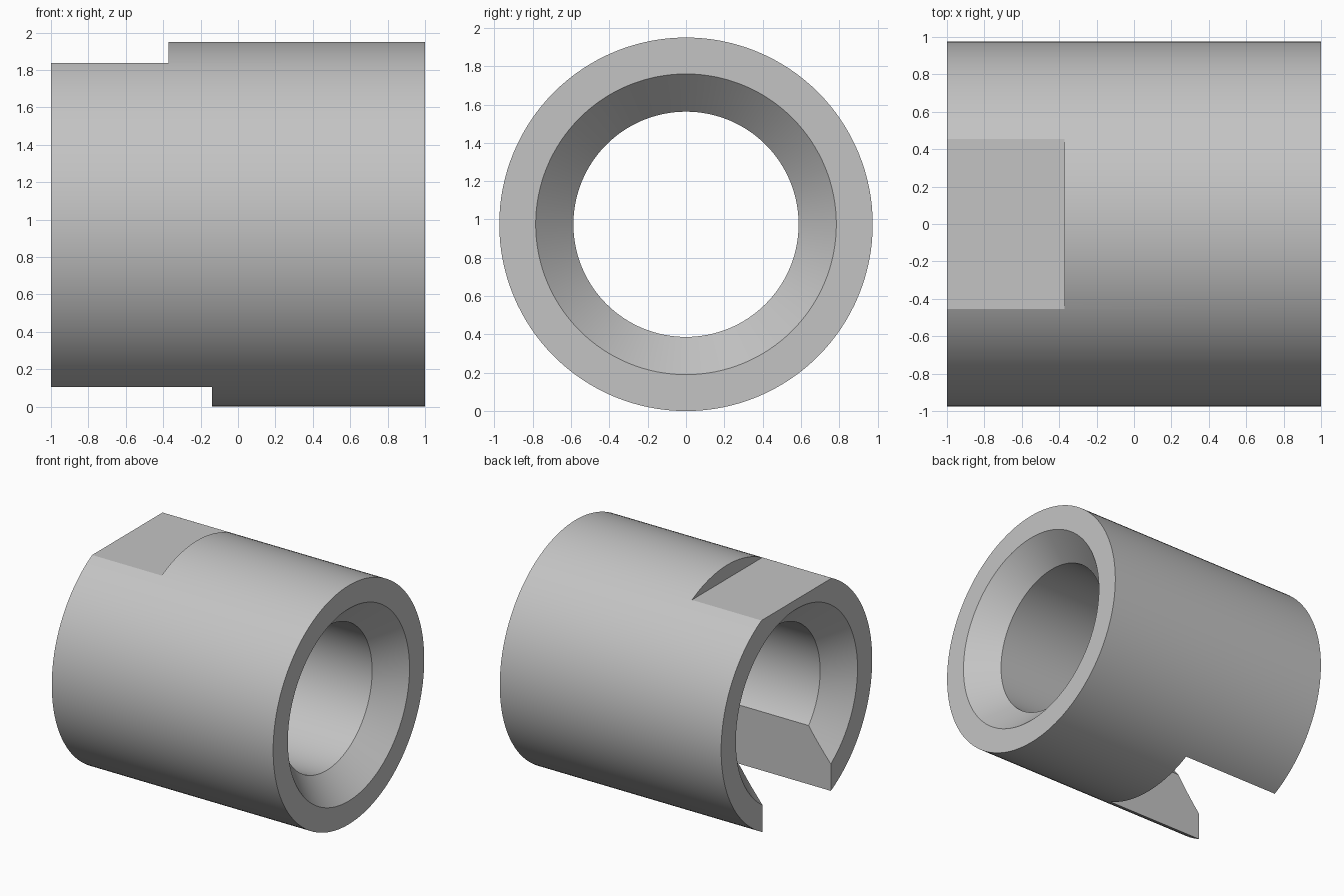
import bpy, bmesh, math

old = bpy.data.objects.get("Cube")
if old:
    bpy.data.objects.remove(old, do_unlink=True)

R, SIDES = 0.975, 128

# Single grey material
grey = bpy.data.materials.new("light_grey")
grey.use_nodes = True
colour = (0.55, 0.55, 0.55, 1)
grey.diffuse_color = colour
grey.node_tree.nodes["Principled BSDF"].inputs["Base Color"].default_value = colour


def new_object(name, bm):
    bmesh.ops.recalc_face_normals(bm, faces=bm.faces)
    mesh = bpy.data.meshes.new(name)
    bm.to_mesh(mesh)
    bm.free()
    mesh.materials.append(grey)
    obj = bpy.data.objects.new(name, mesh)
    bpy.context.collection.objects.link(obj)
    return obj


def box(name, low, high):
    bm = bmesh.new()
    bmesh.ops.create_cube(bm, size=1)
    for v in bm.verts:
        v.co = [l + (c + 0.5) * (h - l) for c, l, h in zip(v.co, low, high)]
    obj = new_object(name, bm)
    obj.hide_render = True
    return obj


# Sleeve: a closed (x, radius) profile turned about the x axis, bore bevelled at both ends
profile = [(-1, R), (1, R), (1, 0.785), (0.8, 0.588), (-0.8, 0.588), (-1, 0.785)]
bm = bmesh.new()
rings = []
for i in range(SIDES):
    a = 2 * math.pi * i / SIDES
    rings.append([bm.verts.new((x, r * math.cos(a), R + r * math.sin(a))) for x, r in profile])
n = len(profile)
for i in range(SIDES):
    p, q = rings[i], rings[(i + 1) % SIDES]
    for j in range(n):
        k = (j + 1) % n
        bm.faces.new((p[j], p[k], q[k], q[j]))
sleeve = new_object("sleeve", bm)

# Flat on top and open slot underneath, both at the same end
cutters = [
    box("top_flat_cutter", (-1.2, -1.2, 1.838), (-0.372, 1.2, 2.3)),
    box("bottom_slot_cutter", (-1.2, -0.44, -0.3), (-0.138, 0.44, R)),
]
for c in cutters:
    m = sleeve.modifiers.new(c.name, 'BOOLEAN')
    m.operation = 'DIFFERENCE'
    m.solver = 'EXACT'
    m.object = c

# Apply the cuts, drop the cutters, smooth the round surfaces
bpy.ops.object.select_all(action='DESELECT')
sleeve.select_set(True)
bpy.context.view_layer.objects.active = sleeve
for c in cutters:
    bpy.ops.object.modifier_apply(modifier=c.name)
    bpy.data.objects.remove(c, do_unlink=True)
bpy.ops.object.shade_smooth_by_angle(angle=math.radians(20))
